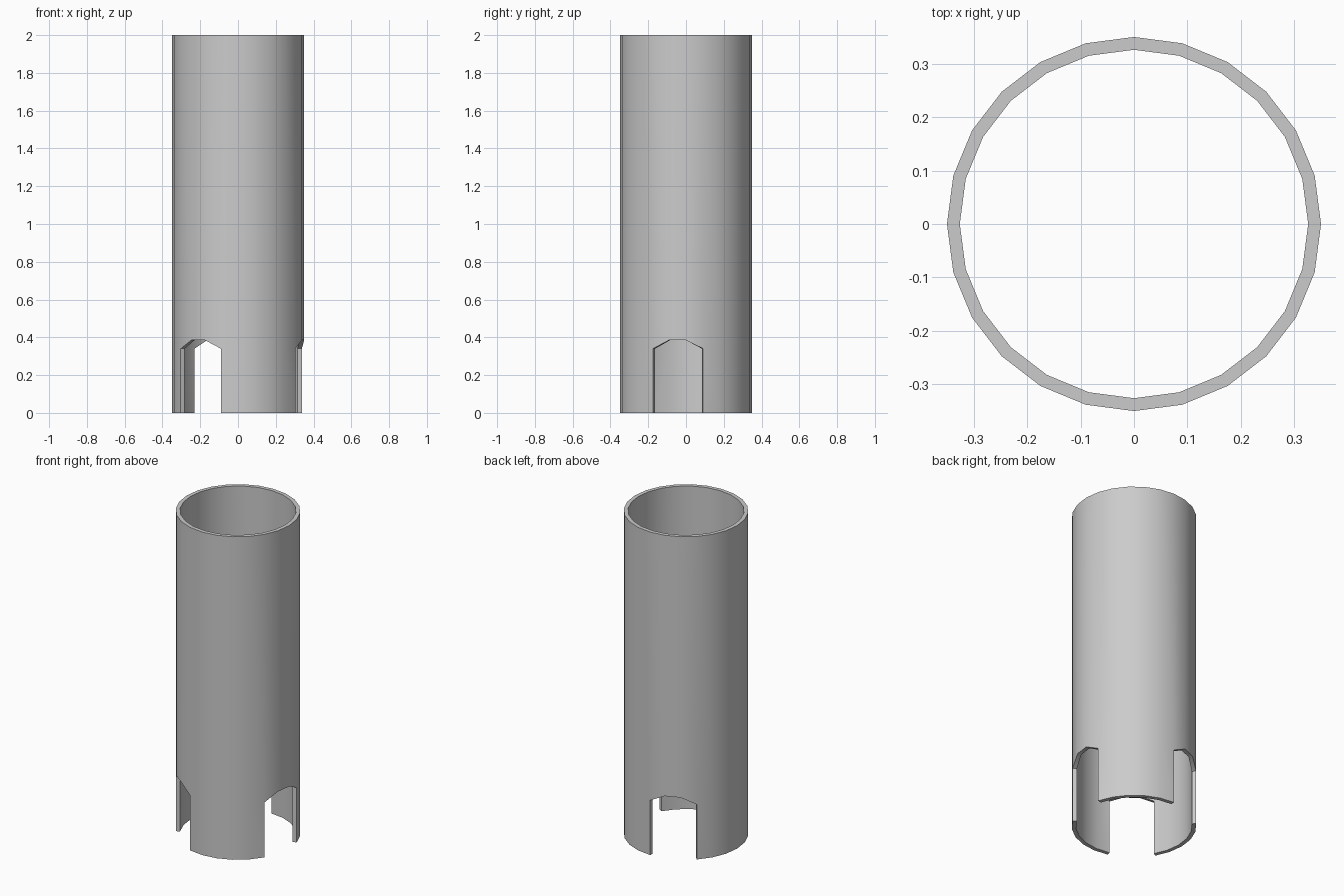
import bpy, bmesh
from math import sin, cos, tau, radians

if "Cube" in bpy.data.objects:
    bpy.data.objects.remove(bpy.data.objects["Cube"])

SIDES, HEIGHT = 24, 2.0
OUTER, INNER = 0.35, 0.326
ARCH = [0.34, 0.385, 0.385, 0.34]   # notch top at its four columns

bm = bmesh.new()


def column(i, radius):
    """Top, middle and foot vertices of one column of the wall."""
    a = tau * i / SIDES
    k = (i + 2) % 8                  # three notches, one every eight columns
    levels = [HEIGHT, ARCH[k] if k < 4 else ARCH[0]]
    if k not in (1, 2):
        levels.append(0.0)
    return [bm.verts.new((radius * cos(a), radius * sin(a), z)) for z in levels]


outer = [column(i, OUTER) for i in range(SIDES)]
inner = [column(i, INNER) for i in range(SIDES)]


def strip(i, top, bottom):
    """Outer and inner wall panels between two levels."""
    j = (i + 1) % SIDES
    for w in (outer, inner):
        bm.faces.new((w[i][top], w[i][bottom], w[j][bottom], w[j][top]))


def rim(i, level):
    """Panel joining the outer and inner walls along a level edge."""
    j = (i + 1) % SIDES
    bm.faces.new((outer[i][level], outer[j][level], inner[j][level], inner[i][level]))


for i in range(SIDES):
    k = (i + 2) % 8
    strip(i, 0, 1)
    rim(i, 0)
    if k < 3:                        # notch: arched underside
        rim(i, 1)
    else:                            # leg: wall and foot
        strip(i, 1, 2)
        rim(i, 2)
    if k in (0, 3):                  # upright notch sides
        bm.faces.new((outer[i][1], outer[i][2], inner[i][2], inner[i][1]))

bmesh.ops.recalc_face_normals(bm, faces=bm.faces)
mesh = bpy.data.meshes.new("notched_tube")
bm.to_mesh(mesh)
bm.free()

tube = bpy.data.objects.new("notched_tube", mesh)
bpy.context.collection.objects.link(tube)
bpy.context.view_layer.objects.active = tube
tube.select_set(True)
bpy.ops.object.shade_smooth_by_angle(angle=radians(30))
